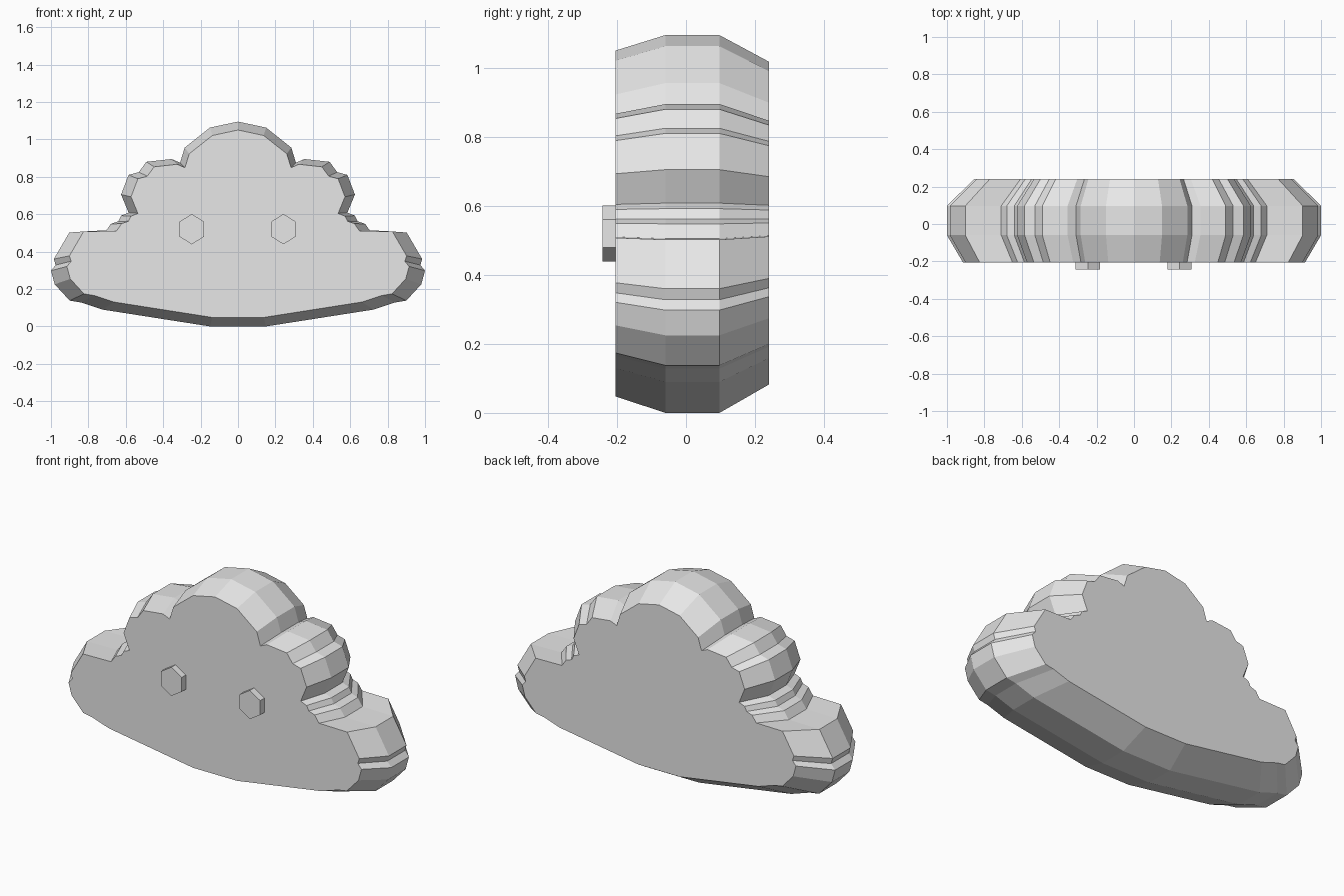
import bpy
import bmesh
from math import cos, sin, tau
from mathutils import Vector

default_cube = bpy.data.objects.get("Cube")
if default_cube:
    bpy.data.objects.remove(default_cube, do_unlink=True)


def make_material(name, colour):
    material = bpy.data.materials.new(name)
    material.use_nodes = True
    material.diffuse_color = colour
    material.node_tree.nodes["Principled BSDF"].inputs["Base Color"].default_value = colour
    return material


def loft(name, rings, material):
    """Join matching rings of points with quads and cap both ends."""
    mesh = bpy.data.meshes.new(name)
    bm = bmesh.new()
    loops = [[bm.verts.new(point) for point in ring] for ring in rings]
    for near, far in zip(loops, loops[1:]):
        for i in range(len(near)):
            bm.faces.new((near[i - 1], near[i], far[i], far[i - 1]))
    bm.faces.new(loops[0])
    bm.faces.new(loops[-1])
    bmesh.ops.recalc_face_normals(bm, faces=bm.faces)
    bm.to_mesh(mesh)
    bm.free()
    mesh.materials.append(material)
    part = bpy.data.objects.new(name, mesh)
    bpy.context.collection.objects.link(part)
    return part


light_grey = make_material("light grey", (0.8, 0.8, 0.8, 1))

# Cloud outline on the left half, from the crown down to the base (x, z)
crown = [(0.15, 1.063), (0.285, 0.956), (0.31, 0.875)]
shoulder = [(0.355, 0.895), (0.49, 0.88), (0.53, 0.825), (0.585, 0.81),
            (0.625, 0.705), (0.585, 0.608)]
steps = [(0.625, 0.592), (0.64, 0.562), (0.68, 0.548), (0.71, 0.505)]
wing = [(0.902, 0.502), (0.985, 0.36), (0.975, 0.328), (1, 0.298),
        (0.98, 0.225), (0.9, 0.138)]
base = [(0.84, 0.128), (0.725, 0.09), (0.15, 0)]

half = crown + shoulder + steps + wing + base
outline = [(0, 1.095)] + half + [(-x, z) for x, z in reversed(half)]

# Cloud body: full outline in the middle, shrinking towards front and back
CENTRE = 0.565
sections = [(-0.205, 0.915), (-0.06, 1), (0.097, 1), (0.24, 0.855)]
cloud_rings = [
    [Vector((x * scale, y, CENTRE + (z - CENTRE) * scale)) for x, z in outline]
    for y, scale in sections
]
loft("cloud_body", cloud_rings, light_grey)

# Eyes: upright six-sided pegs on the front
for side, x in (("right", -0.247), ("left", 0.243)):
    eye_rings = [
        [Vector((x + 0.075 * sin(tau * i / 6), y, 0.52 + 0.081 * cos(tau * i / 6)))
         for i in range(6)]
        for y in (-0.242, -0.2)
    ]
    loft(side + "_eye", eye_rings, light_grey)
